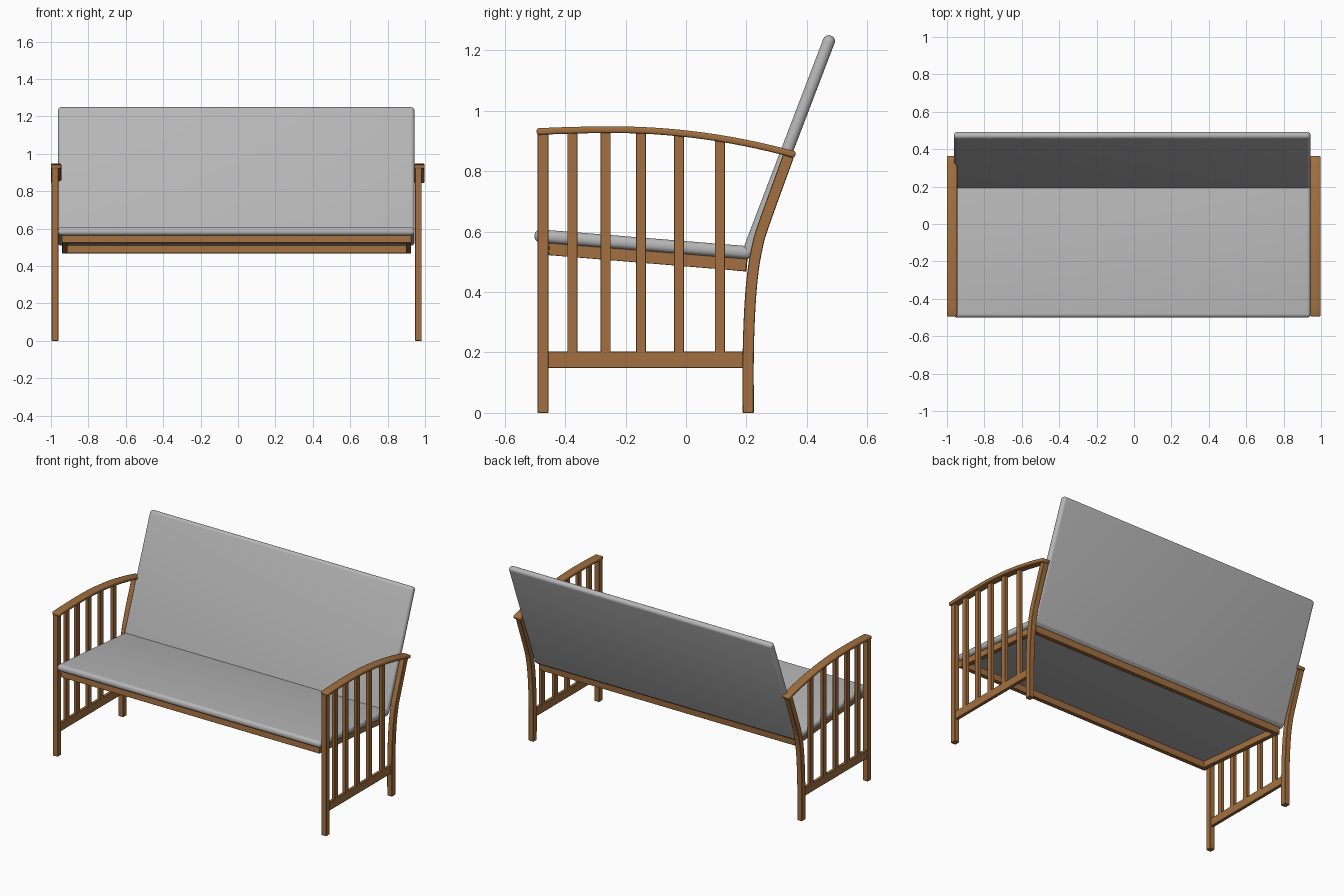
import bpy, bmesh, math
from mathutils import Matrix, Vector

if "Cube" in bpy.data.objects:
    bpy.data.objects.remove(bpy.data.objects["Cube"])


def material(name, rgb):
    m = bpy.data.materials.new(name)
    m.diffuse_color = (*rgb, 1)
    m.use_nodes = True
    m.node_tree.nodes["Principled BSDF"].inputs["Base Color"].default_value = m.diffuse_color
    return m


WOOD = material("warm wood", (0.36, 0.16, 0.05))
GREY = material("grey fabric", (0.47, 0.47, 0.47))


def finish(name, bm, mat, bevel=0, segments=2):
    bmesh.ops.recalc_face_normals(bm, faces=bm.faces[:])
    if bevel:
        sharp = [e for e in bm.edges if e.calc_face_angle(0) > math.radians(40)]
        bmesh.ops.bevel(bm, geom=sharp, offset=bevel, segments=segments,
                        profile=0.5, affect='EDGES', clamp_overlap=True)
    me = bpy.data.meshes.new(name)
    bm.to_mesh(me)
    bm.free()
    me.materials.append(mat)
    ob = bpy.data.objects.new(name, me)
    bpy.context.collection.objects.link(ob)
    bpy.ops.object.select_all(action='DESELECT')
    ob.select_set(True)
    bpy.context.view_layer.objects.active = ob
    bpy.ops.object.shade_smooth_by_angle(angle=math.radians(35))
    return ob


def box(name, x, y, z, mat=WOOD, bevel=0.002, segments=1):
    """Box from (min, max) pairs."""
    bm = bmesh.new()
    bmesh.ops.create_cube(bm, size=1)
    for v in bm.verts:
        v.co = [sum(r) / 2 + c * (r[1] - r[0]) for r, c in zip((x, y, z), v.co)]
    return finish(name, bm, mat, bevel, segments)


def strip(name, path, thick, x, bevel, segments=2):
    """Bar of even thickness following a (y, z) path, extruded across x."""
    pts = [Vector(p) for p in path]
    bm = bmesh.new()
    rings = []
    for i, p in enumerate(pts):
        t = (pts[min(i + 1, len(pts) - 1)] - pts[max(i - 1, 0)]).normalized()
        n = Vector((-t.y, t.x)) * thick / 2
        rings.append([bm.verts.new((xx, *(p + n * s)))
                      for xx, s in ((x[0], -1), (x[1], -1), (x[1], 1), (x[0], 1))])
    for a, b in zip(rings, rings[1:]):
        for k in range(4):
            bm.faces.new((a[k], a[(k + 1) % 4], b[(k + 1) % 4], b[k]))
    bm.faces.new(rings[0])
    bm.faces.new(rings[-1])
    return finish(name, bm, WOOD, bevel, segments)


def arm_z(y):
    d = y + 0.24
    return 0.937 - (0.23 if d > 0 else 0.1) * d * d


def smooth_path(pts, steps=4):
    """Catmull-Rom curve through the points."""
    p = [Vector(q) for q in pts]
    p = [2 * p[0] - p[1]] + p + [2 * p[-1] - p[-2]]
    out = []
    for a, b, c, d in zip(p, p[1:], p[2:], p[3:]):
        for k in range(steps):
            t = k / steps
            out.append(0.5 * (2 * b + (c - a) * t + (2 * a - 5 * b + 4 * c - d) * t * t
                              + (3 * b - a - 3 * c + d) * t ** 3))
    return out + [p[-2]]


# Side frames: the right one is a shifted copy of the left one
LEG_PATH = smooth_path([(0.206, 0), (0.206, 0.2), (0.212, 0.36), (0.222, 0.47),
                        (0.236, 0.55), (0.256, 0.62), (0.339, 0.85)])
for side, dx in (("left", 0), ("right", 1.943)):
    leg_x = (-0.996 + dx, -0.961 + dx)
    slat_x = (-0.989 + dx, -0.968 + dx)
    box(side + "_front_leg", leg_x, (-0.491, -0.455), (0, 0.929))
    strip(side + "_rear_leg", LEG_PATH, 0.037, leg_x, 0.002, 1)
    strip(side + "_armrest", [(y, arm_z(y)) for y in
                              [-0.494 + 0.856 * i / 20 for i in range(21)]],
          0.022, (-1.0 + dx, -0.945 + dx), 0.007, 3)
    box(side + "_lower_rail", slat_x, (-0.458, 0.192), (0.149, 0.203))
    for i, y in enumerate((-0.376, -0.266, -0.149, -0.023, 0.112)):
        box(f"{side}_slat_{i + 1}", slat_x, (y - 0.0165, y + 0.0165),
            (0.2, arm_z(y) - 0.003), bevel=0.001)


# Sloping seat frame
def rail_z(y):
    return 0.545 - 0.082 * (y + 0.455)


for name, x in (("left_seat_rail", (-0.94, -0.912)), ("right_seat_rail", (0.897, 0.925))):
    strip(name, [(y, rail_z(y)) for y in (-0.478, 0.2)], 0.046, x, 0.001, 1)
strip("front_seat_rail", [(y, rail_z(y)) for y in (-0.482, -0.452)], 0.047, (-0.942, 0.927), 0.001, 1)
strip("back_seat_rail", [(y, rail_z(y)) for y in (0.172, 0.202)], 0.047, (-0.926, 0.911), 0.001, 1)


# Cushions
def cushion(name, size_y, size_z, center, tilt):
    ob = box(name, (-0.9535, 0.9535), (-size_y / 2, size_y / 2),
             (-size_z / 2, size_z / 2), GREY, 0.019, 5)
    ob.data.transform(Matrix.Translation((-0.0095, *center))
                      @ Matrix.Rotation(math.radians(tilt), 4, 'X'))


cushion("seat_cushion", 0.722, 0.043, (-0.141, 0.558), -4.6)
cushion("back_cushion", 0.04, 0.783, (0.34, 0.8825), -20.9)
